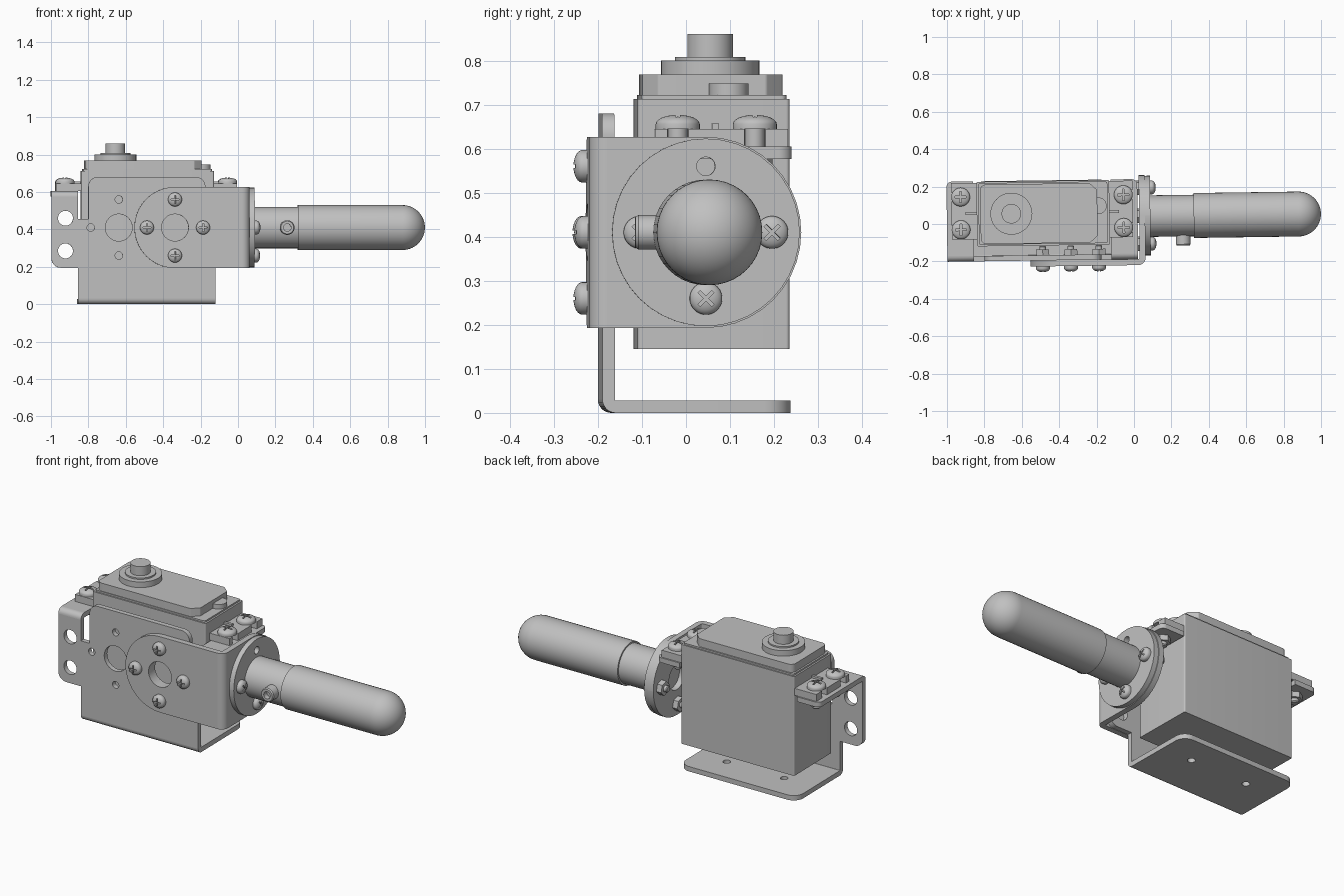
import bpy, bmesh, math
from mathutils import Vector, Matrix

cube = bpy.data.objects.get("Cube")
if cube:
    bpy.data.objects.remove(cube)

grey = bpy.data.materials.new("satin grey")
grey.use_nodes = True
grey.diffuse_color = (0.53, 0.53, 0.53, 1)
grey.node_tree.nodes["Principled BSDF"].inputs["Base Color"].default_value = grey.diffuse_color

SKEW = Matrix.Rotation(math.radians(0.8), 4, 'Z')   # slight yaw of the whole assembly
# (u, v, depth) turned to (x, y, z) for each depth axis
AXES = {'z': lambda c: (c[0], c[1], c[2]),
        'y': lambda c: (c[0], c[2], c[1]),
        'x': lambda c: (c[2], c[0], c[1])}
MID = -0.49          # mid-line of the motor bracket in x
HUB = 0.41           # height of the pivot axis
HORN_Y = 0.044       # pivot axis in y


def finish(name, bm, matrix=Matrix()):
    bmesh.ops.remove_doubles(bm, verts=bm.verts, dist=1e-5)
    bmesh.ops.transform(bm, matrix=SKEW @ matrix, verts=bm.verts)
    bmesh.ops.recalc_face_normals(bm, faces=bm.faces)
    me = bpy.data.meshes.new(name)
    bm.to_mesh(me)
    bm.free()
    me.materials.append(grey)
    me.shade_smooth()
    me.set_sharp_from_angle(angle=math.radians(32))
    ob = bpy.data.objects.new(name, me)
    bpy.context.collection.objects.link(ob)
    return ob


def rounded(points, steps=10):
    """Outline from (u, v) or (u, v, radius) corners."""
    out = []
    for i, p in enumerate(points):
        c = Vector(p[:2])
        r = p[2] if len(p) > 2 else 0
        if not r:
            out.append(c)
            continue
        a = (Vector(points[i - 1][:2]) - c).normalized()
        b = (Vector(points[(i + 1) % len(points)][:2]) - c).normalized()
        half = a.angle(b) / 2
        centre = c + (a + b).normalized() * (r / math.sin(half))
        s = (c + a * (r / math.tan(half)) - centre).normalized()
        e = (c + b * (r / math.tan(half)) - centre).normalized()
        out += [centre + s.slerp(e, k / steps).normalized() * r for k in range(steps + 1)]
    return out


def rect(u0, u1, v0, v1, r=0):
    return [(u0, v0, r), (u1, v0, r), (u1, v1, r), (u0, v1, r)]


def circle(u, v, r, n=32):
    return [Vector((u + r * math.cos(2 * math.pi * k / n),
                    v + r * math.sin(2 * math.pi * k / n))) for k in range(n)]


def plate(name, corners, w0, w1, axis, holes=()):
    """Flat outline with round holes, extruded along an axis."""
    cu = bpy.data.curves.new(name, 'CURVE')
    cu.dimensions, cu.fill_mode = '2D', 'BOTH'
    cu.extrude = (w1 - w0) / 2
    for loop in [rounded(corners)] + [circle(*h) for h in holes]:
        sp = cu.splines.new('POLY')
        sp.points.add(len(loop) - 1)
        for p, c in zip(sp.points, loop):
            p.co = (c.x, c.y, 0, 1)
        sp.use_cyclic_u = True
    tmp = bpy.data.objects.new(name, cu)
    bpy.context.collection.objects.link(tmp)
    deps = bpy.context.evaluated_depsgraph_get()
    me = bpy.data.meshes.new_from_object(tmp.evaluated_get(deps))
    bm = bmesh.new()
    bm.from_mesh(me)
    bpy.data.objects.remove(tmp)
    bpy.data.curves.remove(cu)
    bpy.data.meshes.remove(me)
    for v in bm.verts:
        v.co = AXES[axis]((v.co.x, v.co.y, v.co.z + (w0 + w1) / 2))
    return finish(name, bm)


def bend(name, u, v, r, t, start, w0, w1, axis):
    """Quarter-round sheet bend about centre (u, v)."""
    ring = []
    for rad, ks in ((r, range(9)), (r - t, range(8, -1, -1))):
        for k in ks:
            a = math.radians(start + 90 * k / 8)
            ring.append((u + rad * math.cos(a), v + rad * math.sin(a)))
    return plate(name, ring, w0, w1, axis)


def lathe_mesh(profile, steps=40):
    bm = bmesh.new()
    vs = [bm.verts.new((r, 0, w)) for r, w in profile]
    es = [bm.edges.new(p) for p in zip(vs, vs[1:])]
    bmesh.ops.spin(bm, geom=vs + es, axis=(0, 0, 1), cent=(0, 0, 0),
                   angle=2 * math.pi, steps=steps, use_duplicate=False)
    bmesh.ops.remove_doubles(bm, verts=bm.verts, dist=1e-5)
    bmesh.ops.recalc_face_normals(bm, faces=bm.faces)
    return bm


def lathe(name, profile, matrix):
    return finish(name, lathe_mesh(profile), matrix)


# ---- screw with a cross recess, domed head, shank and hex nut
def make_head(r, h):
    dome = [(r * math.cos(a), h * (0.35 + 0.65 * math.sin(a)))
            for a in [math.pi / 2 * k / 6 for k in range(6)]]
    head = bpy.data.objects.new("head", bpy.data.meshes.new("head"))
    bm = lathe_mesh([(0, 0), (r, 0)] + dome + [(0, h)], 28)
    bm.to_mesh(head.data)
    bm.free()
    cutter = bpy.data.objects.new("cutter", bpy.data.meshes.new("cutter"))
    cutter.hide_render = True
    bm = bmesh.new()
    arm, slot = r * 0.6, r * 0.1
    pts = [(slot, -arm), (slot, -slot), (arm, -slot)]
    loop = [Matrix.Rotation(math.pi / 2 * q, 2) @ Vector(p) for q in range(4) for p in pts]
    face = bm.faces.new([bm.verts.new((p.x, p.y, h * 0.5)) for p in loop])
    top = bmesh.ops.extrude_face_region(bm, geom=[face])["geom"]
    bmesh.ops.translate(bm, vec=(0, 0, h), verts=[g for g in top if isinstance(g, bmesh.types.BMVert)])
    bmesh.ops.recalc_face_normals(bm, faces=bm.faces)
    bm.to_mesh(cutter.data)
    bm.free()
    for o in (head, cutter):
        bpy.context.collection.objects.link(o)
    mod = head.modifiers.new("recess", 'BOOLEAN')
    mod.operation, mod.object, mod.solver = 'DIFFERENCE', cutter, 'EXACT'
    deps = bpy.context.evaluated_depsgraph_get()
    me = bpy.data.meshes.new_from_object(head.evaluated_get(deps))
    for o in (head, cutter):
        bpy.data.objects.remove(o)
    return me


def screw(name, head, place, grip, shank=0.022, nut=0.04):
    bm = bmesh.new()
    bm.from_mesh(head)
    finish(name + "_head", bm, place)
    tip = -grip - 0.05
    lathe(name + "_shank", [(0, 0.002), (shank, 0.002), (shank, tip + 0.005), (shank * 0.8, tip), (0, tip)], place)
    bm = bmesh.new()
    bmesh.ops.create_cone(bm, cap_ends=True, segments=6, radius1=nut, radius2=nut, depth=0.03,
                          matrix=Matrix.Translation((0, 0, -grip - 0.015)))
    finish(name + "_nut", bm, place)


small_head, large_head = make_head(0.037, 0.031), make_head(0.05, 0.032)
FRONT = Matrix.Rotation(math.pi / 2, 4, 'X')
SIDE = Matrix.Rotation(math.pi / 2, 4, 'Y')
AT = Matrix.Translation

# ---- motor case, cover, output shaft
plate("motor_case", rect(-0.84, -0.13, -0.108, 0.237, 0.008), 0.145, 0.713, 'z')
plate("motor_lid", rect(-0.83, -0.14, -0.1, 0.23, 0.012), 0.713, 0.722, 'z')
plate("gear_cover", [(-0.82, -0.096, 0.03), (-0.235, -0.096, 0.01), (-0.195, -0.06, 0.01),
                     (-0.195, 0.185, 0.01), (-0.235, 0.222, 0.01), (-0.82, 0.222, 0.03)], 0.72, 0.768, 'z')
lathe("cover_boss", [(0, 0.72), (0.045, 0.72), (0.045, 0.748), (0, 0.748)], AT((-0.19, 0.1, 0)))
lathe("output_shaft", [(0, 0.76), (0.112, 0.76), (0.112, 0.8), (0.08, 0.8), (0.08, 0.808),
                       (0.052, 0.808), (0.052, 0.86), (0, 0.86)], AT((-0.655, 0.064, 0)))

# ---- motor bracket: front sheet with wings, foot and tabs
half_sheet = [(-0.858, 0.03), (-0.858, 0.195), (-1.0, 0.195, 0.05), (-1.0, 0.575), (-0.858, 0.575),
              (-0.858, 0.455), (-0.803, 0.455), (-0.803, 0.68, 0.05)]
mirrored = [(2 * MID - p[0],) + p[1:] for p in reversed(half_sheet)]
ears = [(MID + s * 0.435, z, 0.04) for s in (-1, 1) for z in (0.285, 0.46)]
pivots = [(x, HUB, 0.072) for x in (-0.64, -0.34)]
pins = [(-0.64, 0.56, 0.02), (-0.64, 0.26, 0.02), (-0.79, HUB, 0.02)]
plate("bracket_sheet", half_sheet + mirrored, -0.188, -0.16, 'y', ears + pivots + pins)
plate("bracket_foot", [(-0.858, -0.158), (-0.122, -0.158), (-0.122, 0.24, 0.06), (-0.858, 0.24, 0.06)],
      0, 0.028, 'z', [(-0.67, 0.08, 0.02), (-0.31, 0.08, 0.02)])
bend("foot_bend", -0.158, 0.03, 0.03, 0.028, 180, -0.858, -0.122, 'x')

for side, label in ((-1, "right"), (1, "left")):
    def mx(d):
        return MID + side * d
    x0, x1 = sorted((mx(0.368), mx(0.51)))
    plate(label + "_tab", [(mx(0.368), -0.158), (mx(0.51), -0.158), (mx(0.51), 0.24, 0.03), (mx(0.368), 0.24)],
          0.577, 0.605, 'z')
    bend(label + "_tab_bend", -0.158, 0.575, 0.03, 0.028, 90, x0, x1, 'x')
    # slotted motor ear with a rib
    ear = [(mx(0.34), -0.07), (mx(0.485), -0.07)]
    for y in (-0.018, 0.157):
        ear += [(mx(0.485), y - 0.024), (mx(0.42), y - 0.024, 0.02), (mx(0.42), y + 0.024, 0.02), (mx(0.485), y + 0.024)]
        screw(label + "_tab_screw", large_head, AT((mx(0.435), y, 0.645)), 0.068)
    plate(label + "_motor_ear", ear + [(mx(0.485), 0.232), (mx(0.34), 0.232)], 0.605, 0.645, 'z')
    r0, r1 = sorted((mx(0.34), mx(0.41)))
    plate(label + "_ear_rib", rect(r0, r1, 0.06, 0.076), 0.64, 0.657, 'z')

# ---- angle bracket carrying the arm
RAD = 0.217
lo, hi = HUB - RAD, HUB + RAD
plate("angle_front", [(-0.34 - RAD, lo, RAD * 0.999), (0.02, lo), (0.02, hi), (-0.34 - RAD, hi, RAD * 0.999)],
      -0.22, -0.188, 'y', [pivots[1]])
bend("angle_bend", 0.02, -0.18, 0.04, 0.032, 270, lo, hi, 'z')
horn_hole = (HORN_Y, HUB + 0.15, 0.021)
plate("angle_side", [(-0.18, lo), (HORN_Y + RAD, lo, RAD * 0.999), (HORN_Y + RAD, hi, RAD * 0.999), (-0.18, hi)],
      0.028, 0.06, 'x', [horn_hole, (HORN_Y, HUB, 0.072)])
for du, dv in ((0.15, 0), (-0.15, 0), (0, 0.15), (0, -0.15)):
    screw("front_screw", small_head, AT((-0.34 + du, -0.22, HUB + dv)) @ FRONT, 0.06, 0.018)
    if dv <= 0:
        screw("horn_screw", small_head, AT((0.088, HORN_Y + du, HUB + dv)) @ SIDE
              @ Matrix.Rotation(math.pi / 4, 4, 'Z'), 0.06, 0.018)

# ---- horn disc, hub and rounded handle
plate("horn_disc", rect(HORN_Y - 0.213, HORN_Y + 0.213, HUB - 0.213, HUB + 0.213, 0.2128),
      0.06, 0.088, 'x', [horn_hole])
ARM = AT((0, HORN_Y - 0.003, HUB)) @ SIDE
lathe("handle_hub", [(0, 0.085), (0.111, 0.085), (0.111, 0.33), (0, 0.33)], ARM)
tip = [(0.12 * math.cos(a), 0.88 + 0.12 * math.sin(a)) for a in [math.pi / 2 * k / 14 for k in range(14)]]
lathe("handle_grip", [(0, 0.32), (0.12, 0.32)] + tip + [(0, 1.0)], ARM)
lathe("set_screw", [(0, 0.04), (0.039, 0.04), (0.039, 0.112), (0.034, 0.119), (0.02, 0.119), (0.02, 0.09), (0, 0.09)],
      AT((0.262, 0, HUB)) @ FRONT)
